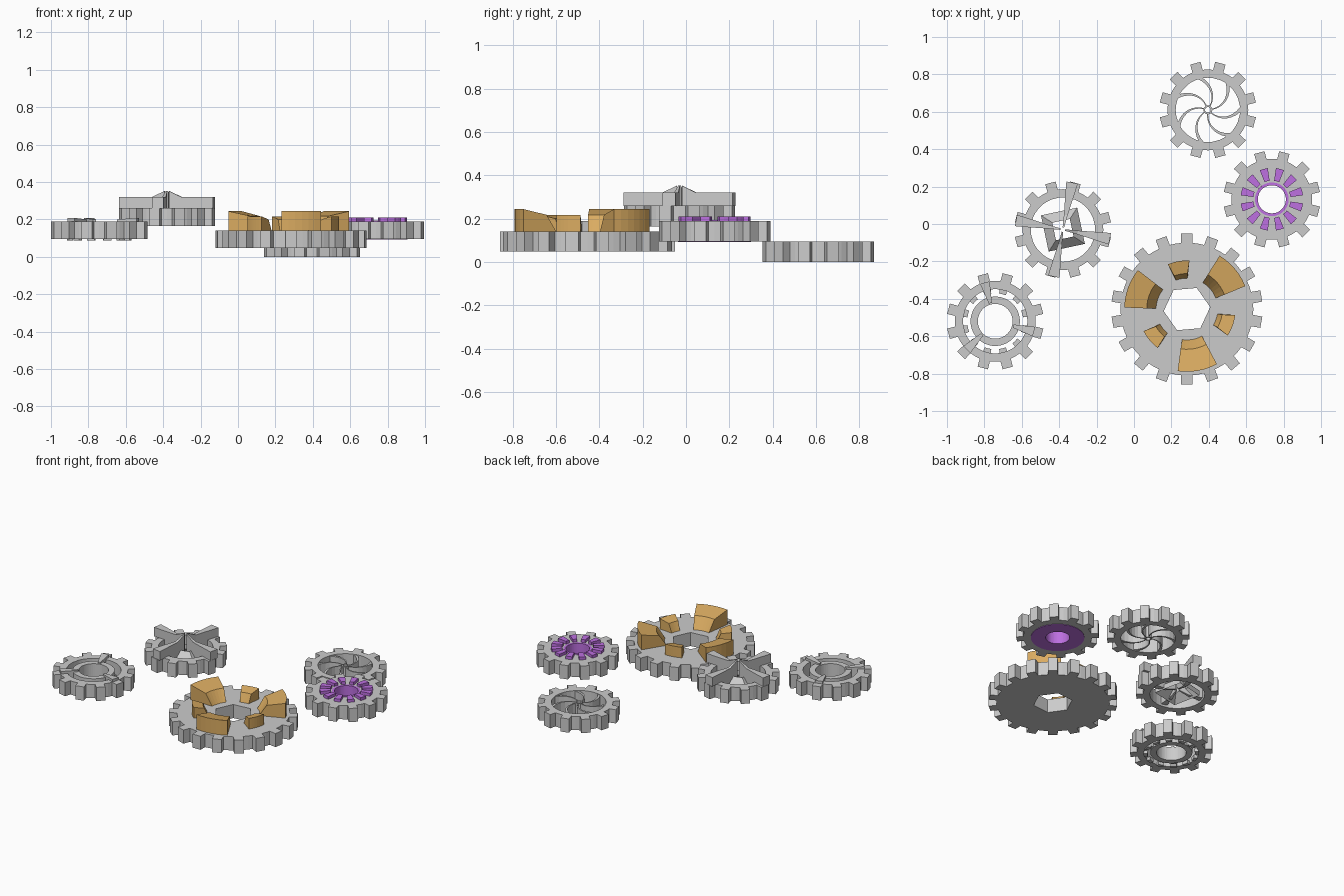
import bpy, bmesh, math
from mathutils import Vector

if "Cube" in bpy.data.objects:
    bpy.data.objects.remove(bpy.data.objects["Cube"])


def material(name, rgb):
    m = bpy.data.materials.new(name)
    m.diffuse_color = (*rgb, 1)
    m.use_nodes = True
    m.node_tree.nodes["Principled BSDF"].inputs["Base Color"].default_value = m.diffuse_color
    return m


GREY = material("steel grey", (0.60, 0.60, 0.60))
TAN = material("warm tan", (0.70, 0.41, 0.12))
PURPLE = material("purple", (0.51, 0.16, 0.75))


def pol(r, deg, z):
    a = math.radians(deg)
    return Vector((r * math.cos(a), r * math.sin(a), z))


def loft(name, centre, solids, mat):
    """Each solid is (loops, wrap): skin the loops; wrap joins last to first, otherwise cap."""
    bm = bmesh.new()
    for loops, wrap in solids:
        rows = [[bm.verts.new(p) for p in loop] for loop in loops]
        n = len(rows[0])
        for k in range(len(rows) if wrap else len(rows) - 1):
            a, b = rows[k], rows[(k + 1) % len(rows)]
            for i in range(n):
                j = (i + 1) % n
                bm.faces.new((a[i], a[j], b[j], b[i]))
        if not wrap:
            bm.faces.new(rows[0][::-1])
            bm.faces.new(rows[-1])
    bmesh.ops.recalc_face_normals(bm, faces=bm.faces)
    me = bpy.data.meshes.new(name)
    bm.to_mesh(me)
    bm.free()
    me.materials.append(mat)
    ob = bpy.data.objects.new(name, me)
    ob.location = (*centre, 0)
    bpy.context.collection.objects.link(ob)
    return ob


def ring(r_in, r_out, z0, z1, n=48):
    angs = [360 * i / n for i in range(n)]
    return ([[pol(r, a, z) for a in angs]
             for r, z in ((r_out, z0), (r_out, z1), (r_in, z1), (r_in, z0))], True)


def gear(name, centre, z0, z1, teeth, r_root, r_tip, half_root, half_tip, hole):
    outline = []
    step = 360 / teeth
    for i in range(teeth):
        c = (i + 0.5) * step
        outline += [(r_root, c - step / 2), (r_root, c - half_root), (r_tip, c - half_tip),
                    (r_tip, c + half_tip), (r_root, c + half_root)]
    outer = [[pol(r, a, z) for r, a in outline] for z in (z0, z1)]
    inner = [[pol(hole(a), a, z) for r, a in outline] for z in (z1, z0)]
    return loft(name, centre, [(outer + inner, True)], GREY)


def small_gear(name, centre, z0, r_hole):
    return gear(name, centre, z0, z0 + 0.095, 12, 0.216, 0.26, 7.5, 6.3, lambda a: r_hole)


def sector(mid, half_in, half_out, r_bot, r_top, r_out, z0, z_in, z_out, n=6):
    """Block between two radii with a sloped inner face and a curved outer face."""
    t = [-1 + 2 * i / n for i in range(n + 1)]

    def loop(ri, zi, zo):
        return ([pol(r_out, mid + half_out * s, zo) for s in t]
                + [pol(ri, mid - half_in * s, zi) for s in t])
    return ([loop(r_bot, z0, z0), loop(r_top, z_in, z_out)], False)


# Turbine gear: open ring, thin hub and seven curved blades
C = (0.395, 0.61)
small_gear("turbine_gear", C, 0, 0.172)
loft("turbine_hub", C, [ring(0.015, 0.024, 0, 0.095, 20)], GREY)
blades = []
for k in range(7):
    a0 = 360 / 7 * k + 60
    front, back = [], []
    for i in range(8):
        t = i / 7
        r = 0.02 + 0.157 * t
        a = a0 + 45 * t ** 1.3
        w = math.degrees((0.003 + 0.011 * t * t) / r)
        front.append((r, a - w))
        back.append((r, a + w))
    outline = front + back[::-1]
    blades.append(([[pol(r, a, z) for r, a in outline] for z in (0.004, 0.091)], False))
loft("turbine_blades", C, blades, GREY)

# Purple insert gear: sleeve, underside plate and twelve top pads
C = (0.737, 0.132)
small_gear("insert_gear", C, 0.095, 0.09)
loft("insert_sleeve", C, [ring(0.075, 0.09, 0.095, 0.193)], PURPLE)
loft("insert_bottom_plate", C, [ring(0.075, 0.168, 0.092, 0.096)], PURPLE)
loft("insert_pads", C, [sector(15 + 30 * k, 8, 7.5, 0.1, 0.1, 0.168, 0.19, 0.21, 0.21, 2)
                        for k in range(12)], PURPLE)

# Large gear: hexagonal bore, three large and three small ramped blocks
C = (0.283, -0.455)
gear("large_gear", C, 0.048, 0.142, 18, 0.355, 0.405, 5, 4.3,
     lambda a: 0.108 / math.cos(math.radians((a - 5) % 60 - 30)))
loft("large_ramp_blocks", C, [sector(40 + 120 * k, 19, 18.5, 0.165, 0.215, 0.335, 0.142, 0.218, 0.244)
                              for k in range(3)], TAN)
loft("small_ramp_blocks", C, [sector(100 + 120 * k, 11, 13, 0.165, 0.19, 0.26, 0.142, 0.2, 0.216)
                              for k in range(3)], TAN)

# Pinwheel gear: four tall wedge vanes over a sloped square frame
C = (-0.38, -0.03)
small_gear("pinwheel_gear", C, 0.165, 0.172)
vanes = []
for k in range(4):
    a = 79 + 90 * k
    u, v = pol(1, a, 0), pol(1, a + 90, 0)
    # stations along the vane: radius, half width, bottom z, top z
    stations = ((0.012, 0.004, 0.2, 0.352), (0.08, 0.01, 0.18, 0.32), (0.2, 0.025, 0.18, 0.32),
                (0.2, 0.025, 0.258, 0.32), (0.256, 0.031, 0.258, 0.32))
    loops = []
    for r, w, zb, zt in stations:
        loops.append([u * r + v * s * w + Vector((0, 0, z))
                      for s, z in ((-1, zb), (1, zb), (1, zt), (-1, zt))])
    vanes.append((loops, False))
loft("pinwheel_vanes", C, vanes, GREY)
corners = [57 + 90 * k for k in range(4)]
loft("pinwheel_square_frame", C,
     [([[pol(r, a, z) for a in corners]
        for r, z in ((0.14, 0.17), (0.14, 0.205), (0.068, 0.255), (0.068, 0.22))], True)], GREY)

# Three-spoke gear: inner ring, wedge spokes and short studs underneath
C = (-0.742, -0.52)
small_gear("spoke_gear", C, 0.095, 0.172)
loft("spoke_inner_ring", C, [ring(0.093, 0.132, 0.095, 0.19)], GREY)
loft("spokes", C, [sector(105 + 120 * k, 5, 7, 0.1, 0.1, 0.215, 0.1, 0.2, 0.208, 2)
                   for k in range(3)], GREY)
loft("spoke_studs", C, [sector(15 + 30 * k, 7, 7, 0.15, 0.15, 0.174, 0.086, 0.11, 0.11, 2)
                        for k in range(12)], GREY)
